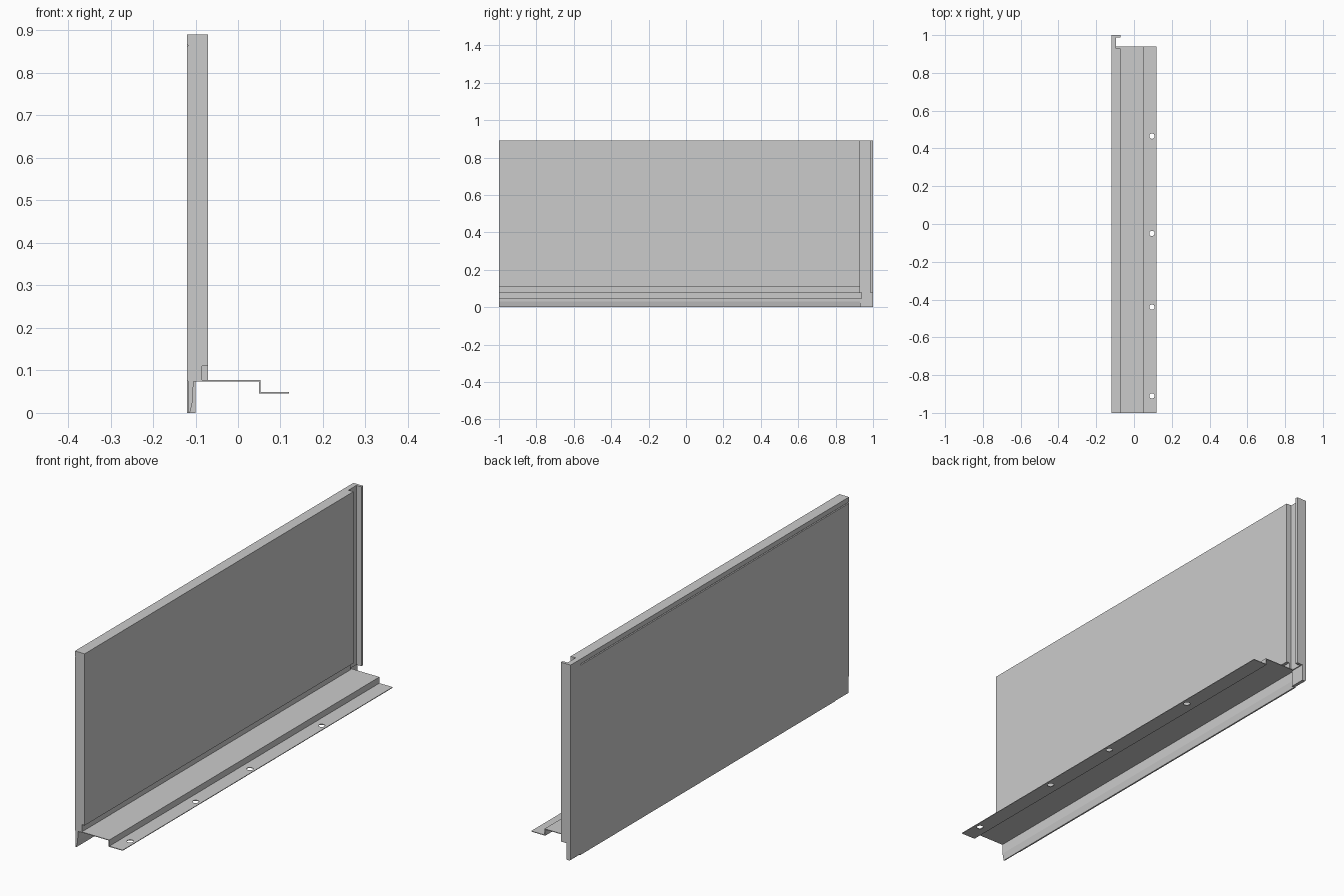
import bpy, bmesh
from mathutils import Matrix, Vector

if "Cube" in bpy.data.objects:
    bpy.data.objects.remove(bpy.data.objects["Cube"])


def extrude(name, outline, start, end, axis='Y'):
    """Extrude a closed outline: (x, z) along Y or (x, y) along Z."""
    place = (lambda a, b, t: (a, t, b)) if axis == 'Y' else (lambda a, b, t: (a, b, t))
    bm = bmesh.new()
    face = bm.faces.new([bm.verts.new(place(a, b, start)) for a, b in outline])
    res = bmesh.ops.extrude_face_region(bm, geom=[face])
    moved = [v for v in res['geom'] if isinstance(v, bmesh.types.BMVert)]
    shift = Vector(place(0, 0, end - start))
    bmesh.ops.translate(bm, vec=shift, verts=moved)
    bmesh.ops.recalc_face_normals(bm, faces=bm.faces)
    mesh = bpy.data.meshes.new(name)
    bm.to_mesh(mesh)
    bm.free()
    obj = bpy.data.objects.new(name, mesh)
    bpy.context.collection.objects.link(obj)
    return obj


# Upright panel: rebate along the foot, shallow groove near the top outside
extrude("wall_panel", [
    (-0.12, 0.075), (-0.085, 0.075), (-0.085, 0.11), (-0.071, 0.11),
    (-0.071, 0.89), (-0.12, 0.89), (-0.12, 0.868), (-0.117, 0.865),
    (-0.12, 0.862)], -1, 0.93)

# Hooked end joint, open towards the inner side
extrude("end_hook", [
    (-0.12, 0.93), (-0.096, 0.93), (-0.096, 0.987), (-0.071, 0.987),
    (-0.071, 1.0), (-0.12, 1.0)], 0.075, 0.89, 'Z')

# Skirt below the panel, thinned at the front end to accept a neighbour's tongue
def skirt_profile(outer):
    return [(outer, 0), (-0.113, 0), (-0.106, 0.03), (-0.105, 0.075), (outer, 0.075)]

extrude("skirt", skirt_profile(-0.12), -0.9, 0.93)
extrude("skirt_lap", skirt_profile(-0.118), -1, -0.9)
extrude("skirt_tongue", [
    (-0.12, 0.005), (-0.115, 0), (-0.1, 0), (-0.1, 0.075), (-0.12, 0.075)], 0.93, 1)

# Stepped sheet sill
t = 0.003
sill = extrude("stepped_sill", [
    (-0.105, 0.077), (-0.105, 0.077 - t), (0.05, 0.077 - t), (0.05, 0.046),
    (0.12, 0.046), (0.12, 0.046 + t), (0.05 + t, 0.046 + t), (0.05 + t, 0.077)],
    -1, 0.94)

# Fixing holes in the lower flange
bm = bmesh.new()
for y in (0.465, -0.05, -0.44, -0.91):
    bmesh.ops.create_cone(bm, cap_ends=True, segments=24, radius1=0.014, radius2=0.014,
                          depth=0.04, matrix=Matrix.Translation((0.095, y, 0.047)))
mesh = bpy.data.meshes.new("hole_cutter")
bm.to_mesh(mesh)
bm.free()
cutter = bpy.data.objects.new("hole_cutter", mesh)
bpy.context.collection.objects.link(cutter)
cutter.hide_render = True
cutter.display_type = 'WIRE'
cut = sill.modifiers.new("fixing_holes", 'BOOLEAN')
cut.operation = 'DIFFERENCE'
cut.solver = 'EXACT'
cut.object = cutter
